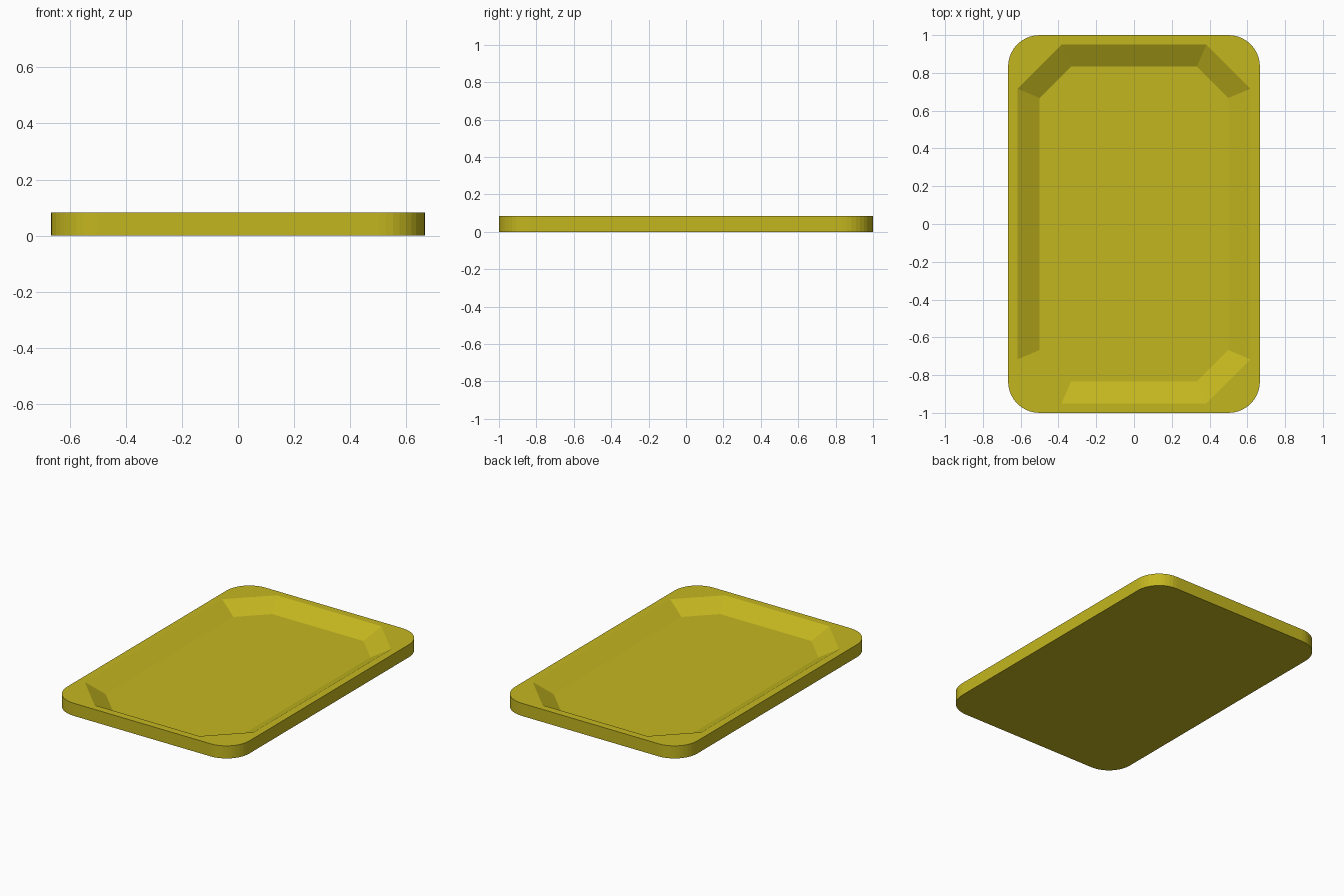
import bpy, bmesh
from math import sin, cos, pi

if "Cube" in bpy.data.objects:
    bpy.data.objects.remove(bpy.data.objects["Cube"])

HEIGHT, FLOOR = 0.0833, 0.0167


def rounded_rect(hx, hy, r, seg):
    pts = []
    for i, (sx, sy) in enumerate([(1, 1), (-1, 1), (-1, -1), (1, -1)]):
        for k in range(seg + 1):
            a = (i + k / seg) * pi / 2
            pts.append((sx * (hx - r) + r * cos(a), sy * (hy - r) + r * sin(a)))
    return pts


def chamfered_rect(hx, hy, cx, cy):
    return [(hx, cy), (cx, hy), (-cx, hy), (-hx, cy),
            (-hx, -cy), (-cx, -hy), (cx, -hy), (hx, -cy)]


bm = bmesh.new()


def ring(pts, z):
    return [bm.verts.new((x, y, z)) for x, y in pts]


def wall(a, b):
    for i in range(len(a)):
        j = (i + 1) % len(a)
        bm.faces.new((a[i], a[j], b[j], b[i]))


# Outer body with rounded corners
outline = rounded_rect(0.6667, 1.0, 0.1667, 10)
bottom, top = ring(outline, 0), ring(outline, HEIGHT)
wall(bottom, top)
bm.faces.new(bottom[::-1])

# Sloped octagonal recess
rim = ring(chamfered_rect(0.617, 0.95, 0.383, 0.717), HEIGHT)
floor = ring(chamfered_rect(0.5, 0.833, 0.333, 0.667), FLOOR)
wall(rim, floor)
bm.faces.new(floor)

# Flat rim between the outline and the recess
edges = [e for e in bm.edges if e.is_boundary]
bmesh.ops.triangle_fill(bm, edges=edges, use_beauty=True, normal=(0, 0, 1))
bmesh.ops.recalc_face_normals(bm, faces=bm.faces)

mesh = bpy.data.meshes.new("tray")
bm.to_mesh(mesh)
bm.free()
tray = bpy.data.objects.new("tray", mesh)
bpy.context.collection.objects.link(tray)

mat = bpy.data.materials.new("yellow")
mat.diffuse_color = (0.55, 0.47, 0.014, 1)
mat.use_nodes = True
mat.node_tree.nodes["Principled BSDF"].inputs["Base Color"].default_value = mat.diffuse_color
mesh.materials.append(mat)
